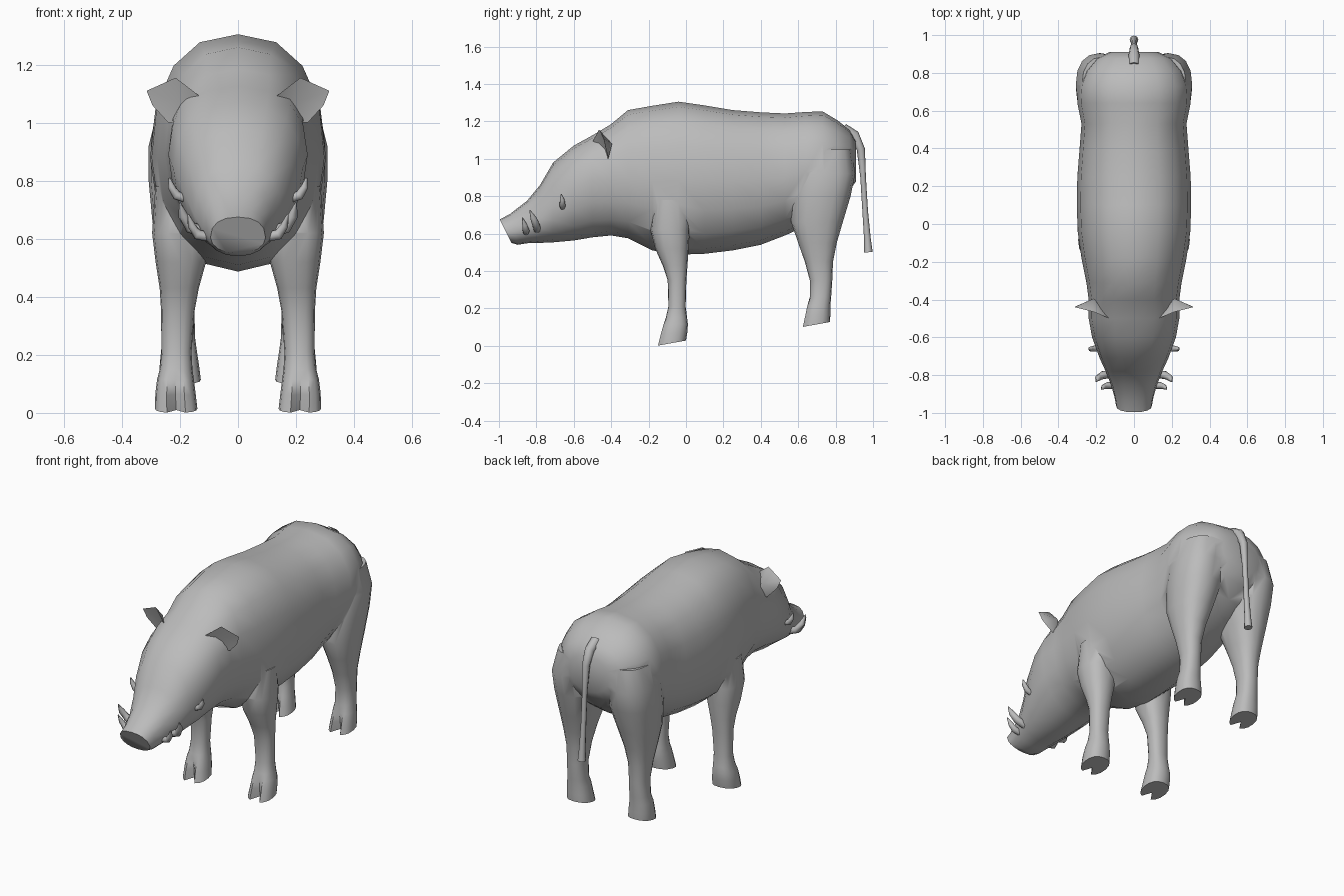
import bpy, bmesh, math
from mathutils import Vector

hide = bpy.data.materials.new("hide_grey")
hide.diffuse_color = (0.5, 0.5, 0.5, 1)


def add_object(name, bm):
    bmesh.ops.recalc_face_normals(bm, faces=bm.faces)
    mesh = bpy.data.meshes.new(name)
    bm.to_mesh(mesh)
    bm.free()
    mesh.materials.append(hide)
    ob = bpy.data.objects.new(name, mesh)
    bpy.context.collection.objects.link(ob)
    return ob


def loft(name, rings):
    """Skin a list of equal-sized point rings and cap both ends."""
    bm = bmesh.new()
    loops = [[bm.verts.new(p) for p in ring] for ring in rings]
    n = len(loops[0])
    for a, b in zip(loops, loops[1:]):
        for i in range(n):
            j = (i + 1) % n
            bm.faces.new((a[i], a[j], b[j], b[i]))
    bm.faces.new(loops[0])
    bm.faces.new(loops[-1])
    return add_object(name, bm)


def smooth(ob, angle):
    bpy.ops.object.select_all(action='DESELECT')
    ob.select_set(True)
    bpy.context.view_layer.objects.active = ob
    bpy.ops.object.shade_smooth_by_angle(angle=math.radians(angle))


def spow(v, p):
    return math.copysign(abs(v) ** p, v)


def body_ring(y, bottom, top, half, wide_z, shear=0.0, n=16):
    pts = []
    mid = (bottom + top) / 2
    for i in range(n):
        a = 2 * math.pi * i / n
        s, c = math.sin(a), math.cos(a)
        p = 0.85 if c > 0 else 0.95
        z = wide_z + spow(c, p) * ((top - wide_z) if c > 0 else (wide_z - bottom))
        pts.append((half * spow(s, p), y + shear * (z - mid), z))
    return pts


# Head, trunk and rump: y, bottom, top, half width, height of widest point, shear
stations = [
    (-0.965, 0.550, 0.675, 0.095, 0.605, -0.5),
    (-0.920, 0.540, 0.705, 0.103, 0.610, -0.25),
    (-0.850, 0.548, 0.775, 0.122, 0.635, 0),
    (-0.780, 0.550, 0.860, 0.150, 0.680, 0),
    (-0.710, 0.553, 0.980, 0.182, 0.750, 0),
    (-0.600, 0.563, 1.070, 0.222, 0.840, 0),
    (-0.500, 0.580, 1.125, 0.240, 0.890, 0),
    (-0.400, 0.590, 1.185, 0.240, 0.890, 0),
    (-0.310, 0.575, 1.260, 0.252, 0.890, 0),
    (-0.180, 0.510, 1.283, 0.278, 0.880, 0),
    (-0.040, 0.487, 1.305, 0.298, 0.880, 0),
    (0.100, 0.492, 1.285, 0.303, 0.880, 0),
    (0.250, 0.510, 1.260, 0.300, 0.880, 0),
    (0.400, 0.540, 1.248, 0.288, 0.880, 0),
    (0.530, 0.590, 1.242, 0.278, 0.900, 0),
    (0.640, 0.640, 1.250, 0.300, 0.930, 0),
    (0.730, 0.690, 1.253, 0.295, 0.950, 0),
    (0.810, 0.750, 1.205, 0.262, 0.970, 0),
    (0.875, 0.830, 1.155, 0.205, 0.985, 0),
    (0.910, 0.880, 1.090, 0.130, 0.990, 0),
]
body = loft("body", [body_ring(*s) for s in stations])


def leg(name, side, levels, n=16):
    """levels: z, inner x, outer x, front y, back y, toe cleft depth, sole slope"""
    rings = []
    for z, x0, x1, y0, y1, cleft, slope in levels:
        ring = []
        for i in range(n):
            a = 2 * math.pi * i / n
            u, v = spow(math.sin(a), 0.85), spow(-math.cos(a), 0.85)
            x = (x0 + x1) / 2 + u * (x1 - x0) / 2
            y = (y0 + y1) / 2 + v * (y1 - y0) / 2 + (cleft if i == 0 else 0)
            ring.append((side * x, y, z + slope * (y - y0)))
        rings.append(ring)
    return loft(name, rings)


front_levels = [
    (0.000, 0.140, 0.286, -0.155, 0.000, 0.055, 0.18),
    (0.060, 0.146, 0.285, -0.140, 0.008, 0.035, 0.10),
    (0.115, 0.152, 0.279, -0.124, 0.010, 0.012, 0),
    (0.150, 0.157, 0.270, -0.108, 0.006, 0, 0),
    (0.210, 0.160, 0.264, -0.094, -0.002, 0, 0),
    (0.350, 0.150, 0.265, -0.098, 0.002, 0, 0),
    (0.430, 0.135, 0.270, -0.125, 0.008, 0, 0),
    (0.520, 0.110, 0.284, -0.165, 0.014, 0, 0),
    (0.620, 0.100, 0.296, -0.190, 0.020, 0, 0),
    (0.780, 0.120, 0.285, -0.170, 0.010, 0, 0),
]
hind_levels = [
    (0.100, 0.128, 0.270, 0.620, 0.770, 0.055, 0.18),
    (0.155, 0.134, 0.270, 0.632, 0.772, 0.035, 0.10),
    (0.215, 0.142, 0.265, 0.645, 0.772, 0.012, 0),
    (0.260, 0.148, 0.258, 0.662, 0.776, 0, 0),
    (0.350, 0.150, 0.255, 0.662, 0.782, 0, 0),
    (0.450, 0.142, 0.262, 0.635, 0.786, 0, 0),
    (0.550, 0.120, 0.278, 0.600, 0.806, 0, 0),
    (0.660, 0.085, 0.295, 0.562, 0.838, 0, 0),
    (0.800, 0.050, 0.308, 0.560, 0.880, 0, 0),
    (0.920, 0.050, 0.308, 0.570, 0.905, 0, 0),
    (1.050, 0.050, 0.275, 0.590, 0.885, 0, 0),
]

# Merge the four legs into the trunk
for levels in (front_levels, hind_levels):
    for side in (-1, 1):
        limb = leg("leg", side, levels)
        mod = body.modifiers.new("merge", 'BOOLEAN')
        mod.operation = 'UNION'
        mod.solver = 'EXACT'
        mod.object = limb
        bpy.context.view_layer.objects.active = body
        bpy.ops.object.modifier_apply(modifier=mod.name)
        bpy.data.objects.remove(limb)
smooth(body, 50)


def tube(name, path, radii, n=8):
    """Tapered round tube along a path."""
    pts = [Vector(p) for p in path]
    rings = []
    for i, (p, r) in enumerate(zip(pts, radii)):
        d = pts[min(i + 1, len(pts) - 1)] - pts[max(i - 1, 0)]
        q = d.to_track_quat('Z', 'Y')
        rings.append([p + q @ Vector((r * math.cos(2 * math.pi * k / n),
                                      r * math.sin(2 * math.pi * k / n), 0))
                      for k in range(n)])
    smooth(loft(name, rings), 60)


# Tail
tube("tail", [(0, 0.84, 1.16), (0, 0.90, 1.125), (0, 0.935, 1.05), (0, 0.947, 0.90),
              (0, 0.958, 0.72), (0, 0.970, 0.57), (0, 0.975, 0.50)],
     [0.030, 0.028, 0.022, 0.015, 0.015, 0.018, 0.023])

# Ears, tusks and cheek warts
ear_rim = [(0.13, -0.50, 1.09), (0.215, -0.465, 1.155), (0.315, -0.44, 1.11),
           (0.295, -0.43, 1.06), (0.24, -0.415, 1.00), (0.17, -0.43, 1.00)]
spikes = [
    ("rear_tusk", [(0.11, -0.795, 0.62), (0.165, -0.80, 0.64),
                   (0.19, -0.815, 0.68), (0.200, -0.835, 0.725)],
     [0.020, 0.021, 0.017, 0.003]),
    ("front_tusk", [(0.09, -0.855, 0.605), (0.14, -0.855, 0.615),
                    (0.160, -0.862, 0.645), (0.172, -0.875, 0.685)],
     [0.017, 0.018, 0.014, 0.003]),
    ("cheek_wart", [(0.17, -0.66, 0.735), (0.212, -0.66, 0.75),
                    (0.230, -0.662, 0.78), (0.236, -0.667, 0.81)],
     [0.014, 0.016, 0.013, 0.003]),
]
for side, word in ((-1, "right"), (1, "left")):
    bm = bmesh.new()
    rim = [bm.verts.new((side * x, y, z)) for x, y, z in ear_rim]
    for cy, cz in ((-0.435, 1.075), (-0.395, 1.08)):
        c = bm.verts.new((side * 0.215, cy, cz))
        for i in range(len(rim)):
            bm.faces.new((rim[i], rim[(i + 1) % len(rim)], c))
    smooth(add_object(word + "_ear", bm), 60)
    for name, path, radii in spikes:
        tube(word + "_" + name, [(side * x, y, z) for x, y, z in path], radii)
